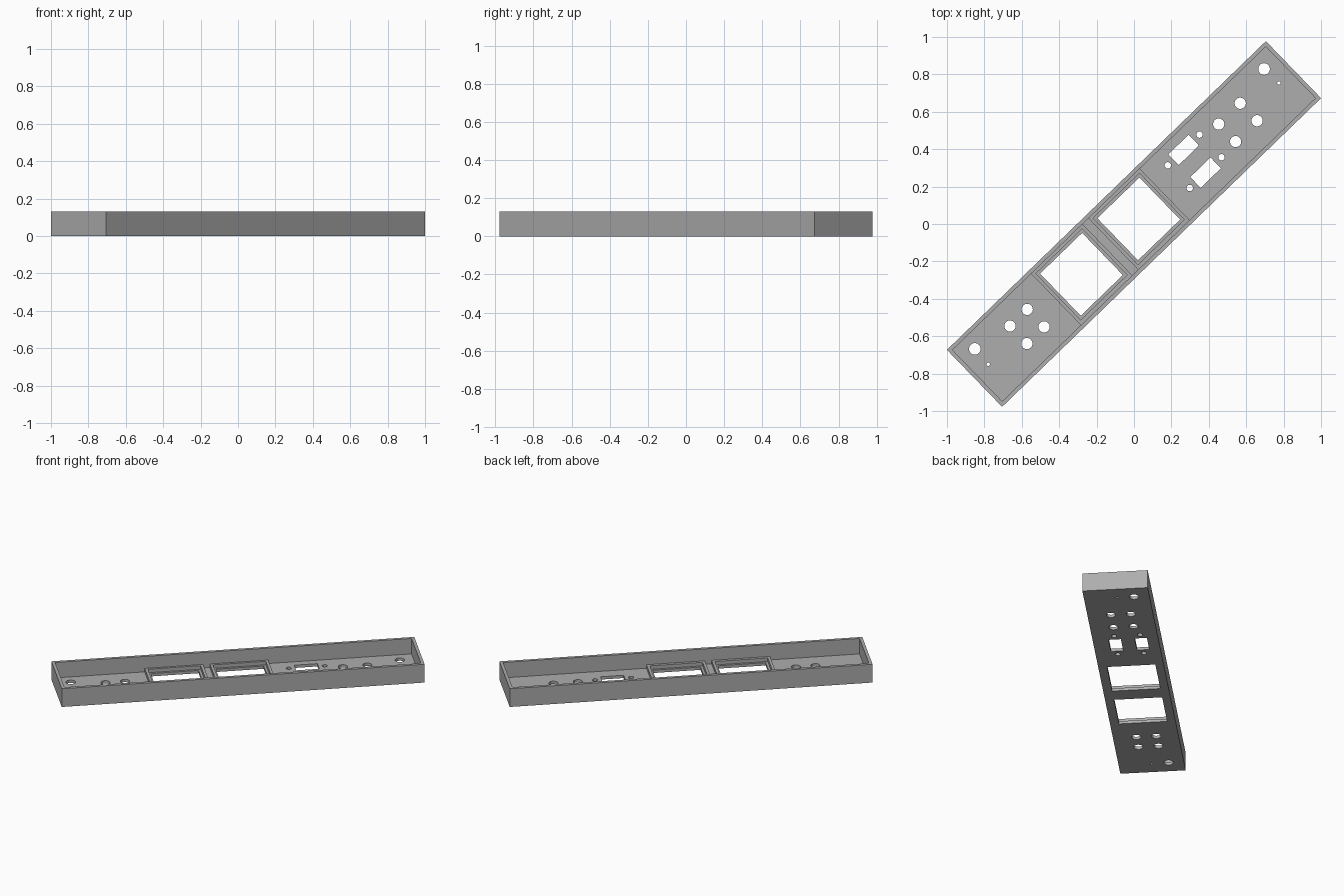
import bpy, bmesh, math
from mathutils import Matrix

if "Cube" in bpy.data.objects:
    bpy.data.objects.remove(bpy.data.objects["Cube"])

L, W, H = 2.373, 0.424, 0.13      # tray length, width, height
WALL, FLOOR = 0.021, 0.02
TURN = Matrix.Rotation(math.radians(44.06), 4, 'Z')

grey = bpy.data.materials.new("grey plastic")
grey.diffuse_color = (0.42, 0.42, 0.42, 1)
grey.use_nodes = True
grey.node_tree.nodes["Principled BSDF"].inputs["Base Color"].default_value = grey.diffuse_color


def add_box(bm, u, v, z0, z1, su, sv):
    m = Matrix.Translation((u, v, (z0 + z1) / 2)) @ Matrix.Diagonal((su, sv, z1 - z0, 1))
    bmesh.ops.create_cube(bm, size=1, matrix=m)


def add_hole(bm, u, v, r):
    bmesh.ops.create_cone(bm, cap_ends=True, segments=32, radius1=r, radius2=r,
                          depth=0.1, matrix=Matrix.Translation((u, v, 0.01)))


def make(name, bm):
    bm.transform(TURN)
    me = bpy.data.meshes.new(name)
    bm.to_mesh(me)
    bm.free()
    me.materials.append(grey)
    ob = bpy.data.objects.new(name, me)
    bpy.context.collection.objects.link(ob)
    return ob


def cut(target, cutter):
    mod = target.modifiers.new("cut", 'BOOLEAN')
    mod.operation, mod.solver, mod.object = 'DIFFERENCE', 'EXACT', cutter
    bpy.context.view_layer.objects.active = target
    bpy.ops.object.modifier_apply(modifier=mod.name)
    bpy.data.objects.remove(cutter)


# Open tray
bm = bmesh.new()
add_box(bm, 0, 0, 0, H, L, W)
tray = make("tray", bm)
bm = bmesh.new()
add_box(bm, 0, 0, FLOOR, H + 0.1, L - 2 * WALL, W - 2 * WALL)
cut(tray, make("cavity_cutter", bm))

# Floor openings: square windows, slots, round holes
WINDOWS = (0.037, -0.389)
bm = bmesh.new()
for u in WINDOWS:
    add_box(bm, u, 0.002, -0.04, 0.06, 0.313, 0.313)
for v in (0.100, -0.069):
    add_box(bm, 0.466, v, -0.04, 0.06, 0.151, 0.08)
    for du in (-0.118, 0.118):
        add_hole(bm, 0.466 + du, v, 0.017)
for u in (0.857, 0.697, -0.728, -0.856):
    for v in (0.069, -0.061):
        add_hole(bm, u, v, 0.03)
for side in (-1, 1):
    add_hole(bm, side * 1.076, 0.112, 0.031)
    add_hole(bm, side * 1.081, 0.003, 0.009)
cut(tray, make("opening_cutter", bm))

# Raised rims around the square windows
for i, u in enumerate(WINDOWS):
    bm = bmesh.new()
    add_box(bm, u, 0, FLOOR, 0.045, 0.382, W - 2 * WALL)
    rim = make(f"window_rim_{i + 1}", bm)
    bm = bmesh.new()
    add_box(bm, u, 0.002, 0, 0.1, 0.345, 0.345)
    cut(rim, make("rim_cutter", bm))
